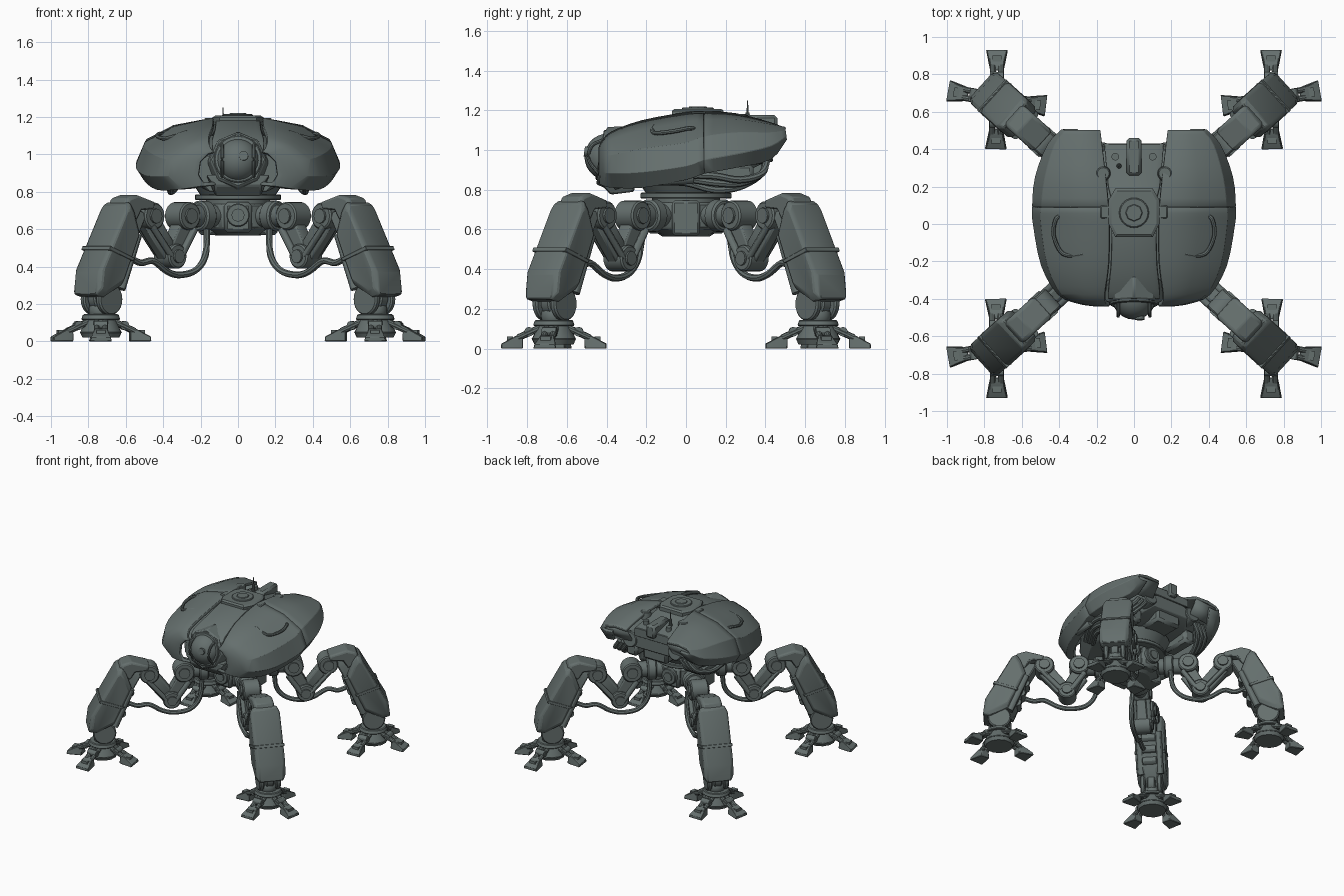
import bpy, bmesh, math
from mathutils import Vector, Matrix

if "Cube" in bpy.data.objects:
    bpy.data.objects.remove(bpy.data.objects["Cube"])

COLOUR = (0.13, 0.16, 0.155, 1)
metal = bpy.data.materials.new("grey_green_metal")
metal.use_nodes = True
metal.diffuse_color = COLOUR
metal.node_tree.nodes["Principled BSDF"].inputs["Base Color"].default_value = COLOUR
made = []
LEG = Matrix.Rotation(math.radians(42.2), 4, 'Z')
NONE, SIDES, FOUR = (False, False), (True, False), (True, True)


def finish(name, bm, M=None, mirror=NONE, bevel=0, thick=0):
    """Turn a bmesh into an object with optional bevel, thickness and mirroring."""
    if M:
        bm.transform(M)
    bmesh.ops.recalc_face_normals(bm, faces=bm.faces)
    me = bpy.data.meshes.new(name)
    bm.to_mesh(me)
    bm.free()
    me.materials.append(metal)
    ob = bpy.data.objects.new(name, me)
    bpy.context.collection.objects.link(ob)
    if thick:
        s = ob.modifiers.new("thickness", 'SOLIDIFY')
        s.thickness, s.offset = thick, 0
    if bevel:
        b = ob.modifiers.new("bevel", 'BEVEL')
        b.width, b.segments, b.limit_method = bevel, 1, 'ANGLE'
    if any(mirror):
        m = ob.modifiers.new("mirror", 'MIRROR')
        m.use_axis = (mirror[0], mirror[1], False)
    made.append(ob)
    return ob


def loft(name, rings, closed=True, **kw):
    bm = bmesh.new()
    rows = [[bm.verts.new(p) for p in ring] for ring in rings]
    n = len(rows[0])
    for a, b in zip(rows, rows[1:]):
        for i in range(n if closed else n - 1):
            j = (i + 1) % n
            bm.faces.new((a[i], a[j], b[j], b[i]))
    if closed:
        bm.faces.new(rows[0])
        bm.faces.new(rows[-1])
    return finish(name, bm, **kw)


def prism(name, profile, half, chamfer=0, off=0, **kw):
    """Side profile in x,z, widened along y, with shrunken outer faces."""
    cx = sum(p[0] for p in profile) / len(profile)
    cz = sum(p[1] for p in profile) / len(profile)
    def ring(y, s):
        return [(cx + (x - cx) * s, y + off, cz + (z - cz) * s) for x, z in profile]
    rings = [ring(-half, 1), ring(half, 1)]
    if chamfer:
        rings = [ring(-half, 0.85), ring(chamfer - half, 1), ring(half - chamfer, 1), ring(half, 0.85)]
    return loft(name, rings, **kw)


def box(name, x, y, z, **kw):
    return prism(name, [(x[0], z[0]), (x[1], z[0]), (x[1], z[1]), (x[0], z[1])],
                 (y[1] - y[0]) / 2, off=(y[0] + y[1]) / 2, **kw)


def rod(name, a, b, r1, r2=None, n=24, **kw):
    a, b = Vector(a), Vector(b)
    bm = bmesh.new()
    bmesh.ops.create_cone(bm, cap_ends=True, segments=n, radius1=r1,
                          radius2=r1 if r2 is None else r2, depth=(b - a).length)
    bm.transform(Matrix.Translation((a + b) / 2) @ (b - a).to_track_quat('Z', 'Y').to_matrix().to_4x4())
    return finish(name, bm, **kw)


def ball(name, c, r, **kw):
    bm = bmesh.new()
    bmesh.ops.create_uvsphere(bm, u_segments=24, v_segments=14, radius=r)
    bm.transform(Matrix.Translation(c))
    return finish(name, bm, **kw)


def curve(pts, steps):
    """Smooth path through the given points."""
    p = [Vector(v) for v in pts]
    p = [p[0] * 2 - p[1]] + p + [p[-1] * 2 - p[-2]]
    out = []
    for a, b, c, d in zip(p, p[1:], p[2:], p[3:]):
        for i in range(steps):
            t = i / steps
            out.append(0.5 * (2 * b + (c - a) * t + (2 * a - 5 * b + 4 * c - d) * t * t
                              + (3 * b - a - 3 * c + d) * t ** 3))
    return out + [p[-2]]


def tube(name, pts, r, **kw):
    path = curve(pts, 5)
    rings = []
    for i, p in enumerate(path):
        d = path[min(i + 1, len(path) - 1)] - path[max(i - 1, 0)]
        q = d.to_track_quat('Z', 'Y')
        rings.append([p + q @ Vector((r * math.cos(k * math.pi / 4), r * math.sin(k * math.pi / 4), 0))
                      for k in range(8)])
    return loft(name, rings, **kw)


# Armoured side shells: sections from inner top edge to lower lip, front to back
sections = [
    (-.43, (.13, 1.01), (.16, 1.0), (.20, .96), (.21, .89), (.18, .84)),
    (-.415, (.15, 1.04), (.22, 1.02), (.28, .97), (.30, .89), (.25, .83)),
    (-.37, (.155, 1.085), (.28, 1.045), (.38, .97), (.40, .885), (.33, .82)),
    (-.22, (.135, 1.14), (.32, 1.09), (.455, 1.0), (.487, .89), (.43, .82)),
    (0, (.13, 1.18), (.34, 1.13), (.49, 1.03), (.53, .92), (.49, .86)),
    (.09, (.135, 1.185), (.34, 1.14), (.49, 1.06), (.535, .95), (.50, .89)),
    (.25, (.15, 1.175), (.34, 1.145), (.47, 1.08), (.52, .98), (.48, .92)),
    (.42, (.17, 1.13), (.32, 1.12), (.42, 1.08), (.455, 1.02), (.40, .96)),
    (.50, (.18, 1.10), (.29, 1.105), (.36, 1.09), (.38, 1.07), (.36, 1.06))]
columns = [curve([(s[k][0], s[0], s[k][1]) for s in sections], 3) for k in range(1, 6)]
columns.append([p + Vector((-.06, 0, .005)) for p in columns[-1]])
rings = [list(r) for r in zip(*columns)]
loft("front_side_shell", rings[:16], closed=False, thick=.022, bevel=.003, mirror=SIDES)
loft("rear_side_shell", rings[15:], closed=False, thick=.022, bevel=.003, mirror=SIDES)
loft("rear_shell_wall", [[(.18, .495, 1.095), (.36, .495, 1.085)], [(.18, .42, .99), (.40, .42, .97)]],
     closed=False, thick=.015, mirror=SIDES)

# Inner hull beneath the shells
hull = [(-.36, .22, .80, 1.02), (-.2, .34, .84, 1.06), (.1, .38, .87, 1.10), (.3, .32, .89, 1.10), (.42, .22, .95, 1.06)]
loft("inner_hull", [[(-w * .7, y, lo), (w * .7, y, lo), (w, y, lo + .07), (w * .9, y, hi - .05), (w * .4, y, hi),
                     (-w * .4, y, hi), (-w * .9, y, hi - .05), (-w, y, lo + .07)] for y, w, lo, hi in hull], bevel=.006)

# Spine panel along the top
spine = [(-.40, .14, 1.06), (-.36, .14, 1.09), (-.22, .125, 1.14), (-.05, .12, 1.185), (.14, .125, 1.19), (.2, .14, 1.165), (.43, .16, 1.11)]
loft("spine_panel", [[(-w, y, z - .07), (w, y, z - .07), (w, y, z - .01), (w * .8, y, z), (-w * .8, y, z),
                      (-w, y, z - .01)] for y, w, z in spine], bevel=.004)

# Roof hatch
hatch = [(-.10, -.07), (.10, -.07), (.135, 0), (.135, .13), (.10, .19), (-.10, .19), (-.135, .13), (-.135, 0)]
loft("hatch_plate", [[(x * s, .06 + (y - .06) * s, z) for x, y in hatch]
                     for z, s in ((1.16, 1), (1.197, 1), (1.207, .9))])
rod("hatch_ring", (0, .06, 1.19), (0, .06, 1.215), .085, .078, bevel=.004)
rod("hatch_cap", (0, .06, 1.21), (0, .06, 1.22), .05, .042, n=8)
box("hatch_latch", (.13, .18), (.03, .1), (1.15, 1.195), bevel=.006, mirror=SIDES)

# Rear roof equipment
box("rear_roof_block", (-.04, .04), (.26, .46), (1.07, 1.175), bevel=.015)
rod("rear_vent", (.165, .27, 1.12), (.165, .27, 1.18), .042, .036, mirror=SIDES, bevel=.005)
rod("rear_stud", (.1, .36, 1.1), (.1, .36, 1.155), .02, mirror=SIDES)
rod("aerial_base", (-.08, .31, 1.11), (-.08, .31, 1.19), .016, .01, n=10)
rod("aerial", (-.08, .31, 1.18), (-.08, .31, 1.25), .006, .002, n=8)
tube("shell_cable", [(.39, .05, 1.10), (.42, .02, 1.11), (.43, -.06, 1.095), (.39, -.15, 1.085), (.33, -.17, 1.10), (.27, -.16, 1.12)],
     .011, mirror=SIDES)

# Nose turret with its tilted collar and chin
rod("nose_collar", (0, -.31, .95), (0, -.425, .972), .175, .15, n=8, bevel=.008)
rod("nose_rim", (0, -.40, .97), (0, -.435, .976), .138, .126, bevel=.004)
ball("nose_ball", (0, -.393, .965), .118)
for x in (-.085, .085):
    tube("nose_guard", [(x, -.42, 1.05), (x, -.475, 1.02), (x, -.49, .95), (x, -.43, .87)], .009)
rod("nose_lens", (.03, -.49, .99), (.03, -.512, .993), .025, n=16)
loft("chin_block", [[(-.17, y, .89), (.17, y, .89), (.12, y, lo), (-.12, y, lo)]
                    for y, lo in ((-.43, .83), (-.38, .775), (-.26, .79))], bevel=.008)

# Underside pipes, pods and rear exhausts
for i in range(3):
    d = .035 * i
    tube("side_pipe", [(.33 - d, -.16, .84), (.42 - d, 0, .87 - d / 2), (.43 - d, .14, .87 - d), (.41 - d, .27, .85 - d / 2),
                       (.36 - d, .38, .88), (.30 - d, .41, .96)], .018, mirror=SIDES)
rod("belly_pod", (.45, -.12, .85), (.45, .04, .86), .03, n=12, mirror=SIDES, bevel=.006)
rod("rear_exhaust", (.2, .3, .98), (.2, .43, 1.0), .06, .06, mirror=SIDES, bevel=.006)
box("rear_machinery", (-.11, .11), (.2, .40), (.86, 1.08), bevel=.02)
box("rear_drum_mount", (.2, .3), (.1, .34), (.82, .93), mirror=SIDES, bevel=.02)

# Turntable and hub
rod("turntable_top", (0, 0, .78), (0, 0, .87), .2, .26, n=32)
rod("turntable", (0, 0, .755), (0, 0, .785), .23, n=40, bevel=.005)
rod("hub_neck", (0, 0, .7), (0, 0, .76), .17, n=32)
rod("hub_body", (0, 0, .60), (0, 0, .735), .19, n=12, bevel=.012)
rod("hub_base", (0, 0, .565), (0, 0, .605), .12, .18, n=12)
box("hub_side_block", (.1, .21), (-.07, .07), (.57, .745), bevel=.012, mirror=SIDES)
box("hub_end_block", (-.075, .075), (.1, .2), (.58, .745), bevel=.02, mirror=(False, True))
rod("hub_port", (0, .19, .675), (0, .225, .675), .062, bevel=.005, mirror=(False, True))
rod("hub_port_core", (0, .2, .675), (0, .235, .675), .035, n=12, mirror=(False, True))

# Legs, shaped along x then swung out to the diagonals
leg = dict(M=LEG, mirror=FOUR)
def pivot(name, r, z, rad, half):
    rod(name, (r, -half, z), (r, half, z), rad, bevel=.008, **leg)
    rod(name + "_cap", (r, -half - .012, z), (r, half + .012, z), rad * .55, n=12, **leg)

rod("hip_arm", (.12, 0, .67), (.4, 0, .67), .06, bevel=.006, **leg)
rod("hip_collar", (.22, 0, .67), (.29, 0, .67), .082, bevel=.01, **leg)
pivot("hip_pivot", .40, .67, .075, .065)
pivot("elbow_pivot", .49, .455, .066, .065)
pivot("knee_pivot", .655, .67, .072, .065)
prism("thigh_link", [(.345, .66), (.43, .67), (.53, .49), (.45, .42)], .042, .012, bevel=.006, **leg)
prism("forearm_link", [(.45, .48), (.53, .41), (.71, .63), (.62, .70)], .038, .01, bevel=.006, **leg)
for y in (-.052, .052):
    rod("thigh_piston", (.36, y, .60), (.47, y, .44), .02, n=12, **leg)
    rod("forearm_piston", (.53, y, .46), (.67, y, .62), .018, n=12, **leg)

# Knee cover and shin
prism("knee_cover", [(.655, .745), (.66, .71), (.76, .70), (.80, .64), (.90, .68), (.86, .765), (.79, .785)],
      .075, .015, bevel=.006, **leg)
prism("shin_armour", [(.83, .70), (.86, .745), (.89, .73), (1.09, .37), (1.105, .25), (1.05, .235),
                      (.92, .30), (.85, .45), (.79, .585)], .11, .022, bevel=.006, **leg)
prism("shin_band", [(.845, .445), (.86, .43), (1.03, .49), (1.02, .51)], .113, bevel=.002, **leg)
prism("shin_core", [(.70, .69), (.80, .70), (1.02, .26), (.95, .22), (.87, .30), (.77, .56)], .06, .015, bevel=.006, **leg)
for y in (-.07, .07):
    rod("shin_piston", (.79, y, .57), (.91, y, .28), .026, n=12, **leg)
for t in (.2, .5, .8):
    r, z = .775 + .1 * t, .58 - .27 * t
    rod("shin_roller", (r, -.05, z), (r, .05, z), .03, n=12, **leg)

# Ankle
pivot("ankle_pivot", .985, .235, .078, .03)
for y in (-.062, .062):
    rod("ankle_disc", (.985, y - .018, .225), (.985, y + .018, .225), .085, bevel=.008, **leg)
ball("ankle_ball", (.99, 0, .165), .065, **leg)

# Foot
rod("foot_ring", (.99, 0, .115), (.99, 0, .145), .105, .095, n=24, bevel=.005, **leg)
rod("foot_hub", (.99, 0, .045), (.99, 0, .12), .115, .08, n=12, **leg)
rod("foot_sole", (.99, 0, .02), (.99, 0, .05), .10, .115, n=12, **leg)
for a in (48, -32, 145, -131):
    place = dict(M=LEG @ Matrix.Translation((.99, 0, 0)) @ Matrix.Rotation(math.radians(a), 4, 'Z'), mirror=FOUR)
    loft("foot_pad", [[(r, -w, 0), (r, w, 0), (r, w * .85, h), (r, -w * .85, h)]
                      for r, w, h in ((.155, .036, .07), (.19, .044, .065), (.265, .06, .025))], bevel=.004, **place)
    box("pad_grip", (.205, .235), (-.025, .025), (.03, .06), **place)
    for y in (-.022, .022):
        rod("pad_link", (.07, y, .105), (.18, y, .055), .017, n=10, **place)
    rod("pad_hinge", (.125, -.036, .085), (.125, .036, .085), .024, n=12, **place)

# Leg hose
tube("leg_hose", [(.27, .05, .60), (.29, .06, .46), (.36, .06, .38), (.47, .05, .355), (.56, .05, .375),
                  (.66, .05, .43), (.74, .04, .42), (.82, .04, .45)], .018, **leg)

bpy.ops.object.select_all(action='DESELECT')
for ob in made:
    ob.select_set(True)
bpy.context.view_layer.objects.active = made[0]
bpy.ops.object.shade_smooth_by_angle(angle=math.radians(30))
